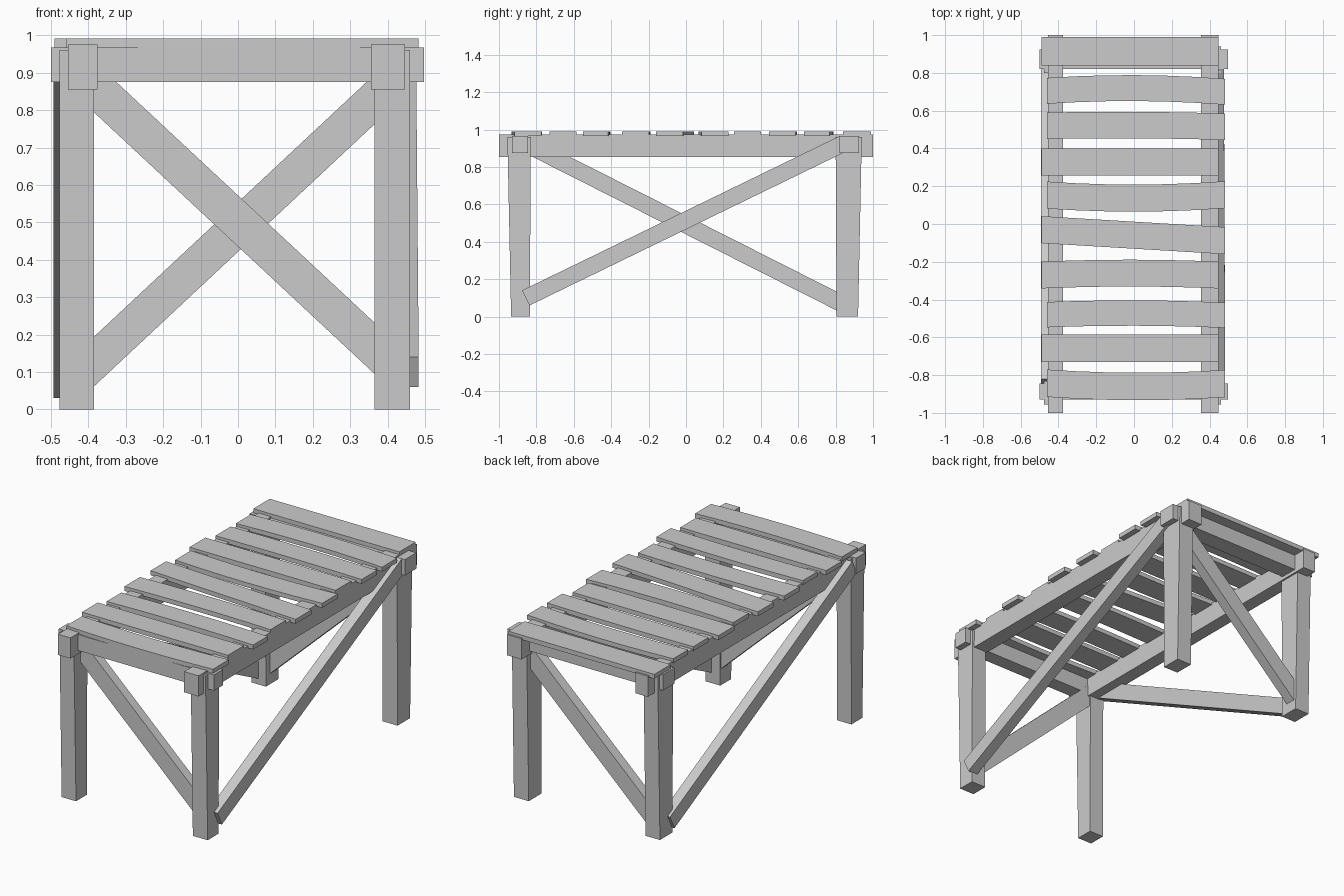
import bpy
import bmesh
from mathutils import Vector

cube = bpy.data.objects.get("Cube")
if cube:
    bpy.data.objects.remove(cube, do_unlink=True)

wood = bpy.data.materials.new("plain_grey")
wood.use_nodes = True
GREY = (0.6, 0.6, 0.6, 1)
wood.diffuse_color = GREY
wood.node_tree.nodes["Principled BSDF"].inputs["Base Color"].default_value = GREY


def loft(name, rings):
    """Skin a row of matching rings and cap both ends."""
    bm = bmesh.new()
    loops = [[bm.verts.new(p) for p in ring] for ring in rings]
    for a, b in zip(loops, loops[1:]):
        for i in range(len(a)):
            j = (i + 1) % len(a)
            bm.faces.new((a[i], a[j], b[j], b[i]))
    bm.faces.new(loops[0])
    bm.faces.new(loops[-1])
    bmesh.ops.recalc_face_normals(bm, faces=bm.faces)
    mesh = bpy.data.meshes.new(name)
    bm.to_mesh(mesh)
    bm.free()
    mesh.materials.append(wood)
    obj = bpy.data.objects.new(name, mesh)
    bpy.context.collection.objects.link(obj)
    return obj


def level_ring(x0, x1, y0, y1, z):
    return [(x0, y0, z), (x1, y0, z), (x1, y1, z), (x0, y1, z)]


def block(name, x0, x1, y0, y1, z0, z1):
    return loft(name, [level_ring(x0, x1, y0, y1, z) for z in (z0, z1)])


def brace(name, start, end, width, depth):
    """Diagonal bar; depth is its full thickness vector across the frame."""
    start, end, depth = Vector(start), Vector(end), Vector(depth)
    side = (end - start).cross(depth).normalized() * width / 2
    half = depth / 2
    return loft(name, [[p - side - half, p + side - half, p + side + half, p - side + half]
                       for p in (start, end)])


# Tapered legs
for side, x0, x1 in (("right", -0.477, -0.385), ("left", 0.365, 0.46)):
    loft("front_leg_" + side, [level_ring(x0, x1, -0.935, -0.835, 0),
                               level_ring(x0, x1, -0.955, -0.83, 0.96)])
    loft("back_leg_" + side, [level_ring(x0, x1, 0.805, 0.92, 0),
                              level_ring(x0, x1, 0.80, 0.94, 0.96)])

# Long rails and end rails
block("long_rail_right", -0.455, -0.375, -1, 1, 0.855, 0.975)
block("long_rail_left", 0.355, 0.447, -1, 1, 0.855, 0.975)
block("front_rail", -0.5, 0.497, -0.93, -0.845, 0.875, 0.967)
block("back_rail", -0.5, 0.497, 0.82, 0.925, 0.875, 0.967)

# Diagonal braces, one on each side
brace("side_brace_left", (0.452, -0.857, 0.10), (0.445, 0.84, 0.925), 0.09, (0.062, 0, 0))
brace("side_brace_right", (-0.463, -0.84, 0.915), (-0.463, 0.83, 0.071), 0.09, (0.06, 0, 0))
brace("front_brace", (-0.42, -0.868, 0.895), (0.42, -0.868, 0.112), 0.10, (0, 0.055, 0))
brace("back_brace", (0.42, 0.875, 0.88), (-0.42, 0.875, 0.095), 0.097, (0, 0.06, 0))

# Top slats: left-hand y, right-hand y, bow in the middle, width, shifted to +x
SLATS = [
    (0.915, 0.915, 0, 0.15, False),
    (0.705, 0.70, 0.017, 0.137, True),
    (0.52, 0.515, 0.006, 0.14, True),
    (0.328, 0.328, 0, 0.145, False),
    (0.153, 0.155, -0.017, 0.143, True),
    (-0.03, -0.088, 0, 0.143, None),
    (-0.27, -0.27, 0.01, 0.142, False),
    (-0.48, -0.483, 0.01, 0.134, True),
    (-0.658, -0.658, 0, 0.145, False),
    (-0.843, -0.845, -0.016, 0.145, True),
]
for n, (y_start, y_end, bow, width, shifted) in enumerate(SLATS, 1):
    x0 = -0.46 if shifted else -0.49
    x1 = 0.447 if shifted is False else 0.482
    steps = 6 if bow else 1
    rings = []
    for i in range(steps + 1):
        t = i / steps
        x = x0 + (x1 - x0) * t
        y = y_start + (y_end - y_start) * t + bow * 4 * t * (1 - t)
        lo, hi = y - width / 2, y + width / 2
        rings.append([(x, lo, 0.965), (x, hi, 0.965), (x, hi, 0.991), (x, lo, 0.991)])
    loft(f"top_slat_{n}", rings)
